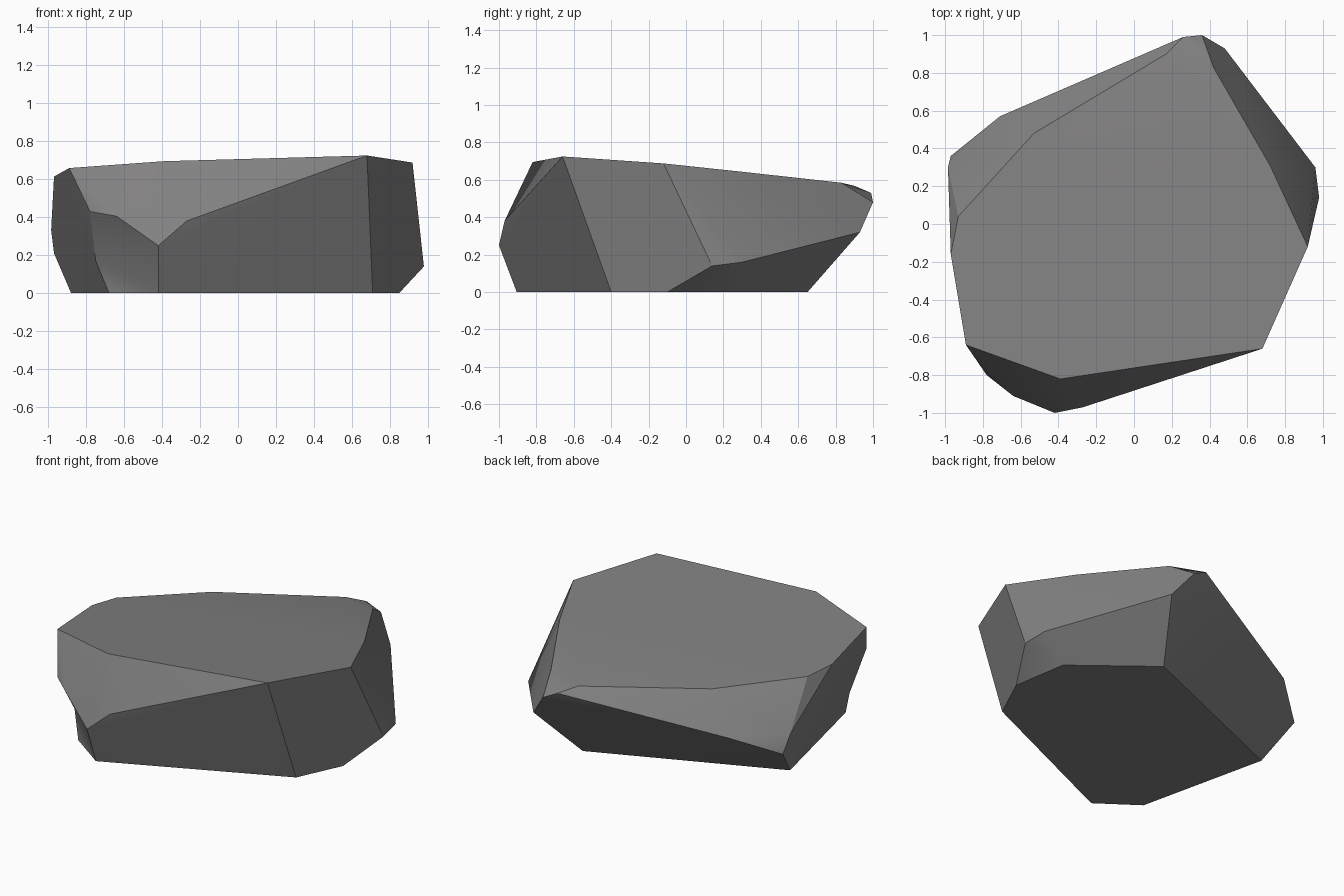
import bpy, bmesh, math
from mathutils import Vector

if "Cube" in bpy.data.objects:
    bpy.data.objects.remove(bpy.data.objects["Cube"])

# Corner points of the faceted boulder, grouped by where they sit
base = [(.71, -.40), (.85, -.10), (.79, .27), (.31, .65),
        (-.88, .155), (-.68, -.72), (-.42, -.905)]
waist = [(-.42, -1, .25), (-.27, -.97, .38), (-.64, -.91, .405), (-.78, -.80, .43),
         (.98, .14, .14), (.96, .30, .16), (.48, .93, .32), (.36, 1, .48),
         (.26, .99, .53), (-.71, .57, .33), (-.97, .36, .21), (-.985, .30, .33)]
rim = [(.68, -.66), (-.39, -.82), (-.89, -.64), (-.97, -.16), (-.93, .04),
       (-.53, .48), (.17, .90), (.42, .83), (.72, .31), (.92, -.12)]


def top_height(x, y):
    """Height of the tilted flat top."""
    return .725 + .041 * (x - .68) - .087 * (y + .66)


bm = bmesh.new()
for x, y in base:
    bm.verts.new((x, y, 0))
for p in waist:
    bm.verts.new(p)
for x, y in rim:
    bm.verts.new((x, y, top_height(x, y)))
dent = bm.verts.new((-.75, -.78, .17))

# Wrap the points in a convex shell
res = bmesh.ops.convex_hull(bm, input=bm.verts[:])
bmesh.ops.delete(bm, geom=[v for v in bm.verts if not v.link_faces], context='VERTS')

# Hollow at the front left corner
if dent.is_valid:
    dent.co = Vector((-.75, -.66, .17))

# Merge coplanar triangles into clean facets
bmesh.ops.dissolve_limit(bm, angle_limit=math.radians(2),
                         verts=bm.verts[:], edges=bm.edges[:])
bmesh.ops.recalc_face_normals(bm, faces=bm.faces[:])

mesh = bpy.data.meshes.new("boulder")
bm.to_mesh(mesh)
bm.free()
rock = bpy.data.objects.new("boulder", mesh)
bpy.context.collection.objects.link(rock)

# Stone colour
stone = bpy.data.materials.new("grey stone")
stone.diffuse_color = (.225, .22, .22, 1)
stone.use_nodes = True
stone.node_tree.nodes["Principled BSDF"].inputs["Base Color"].default_value = stone.diffuse_color
mesh.materials.append(stone)

# Soft shading across shallow facets, sharp elsewhere
bpy.context.view_layer.objects.active = rock
rock.select_set(True)
bpy.ops.object.shade_smooth_by_angle(angle=math.radians(28))
